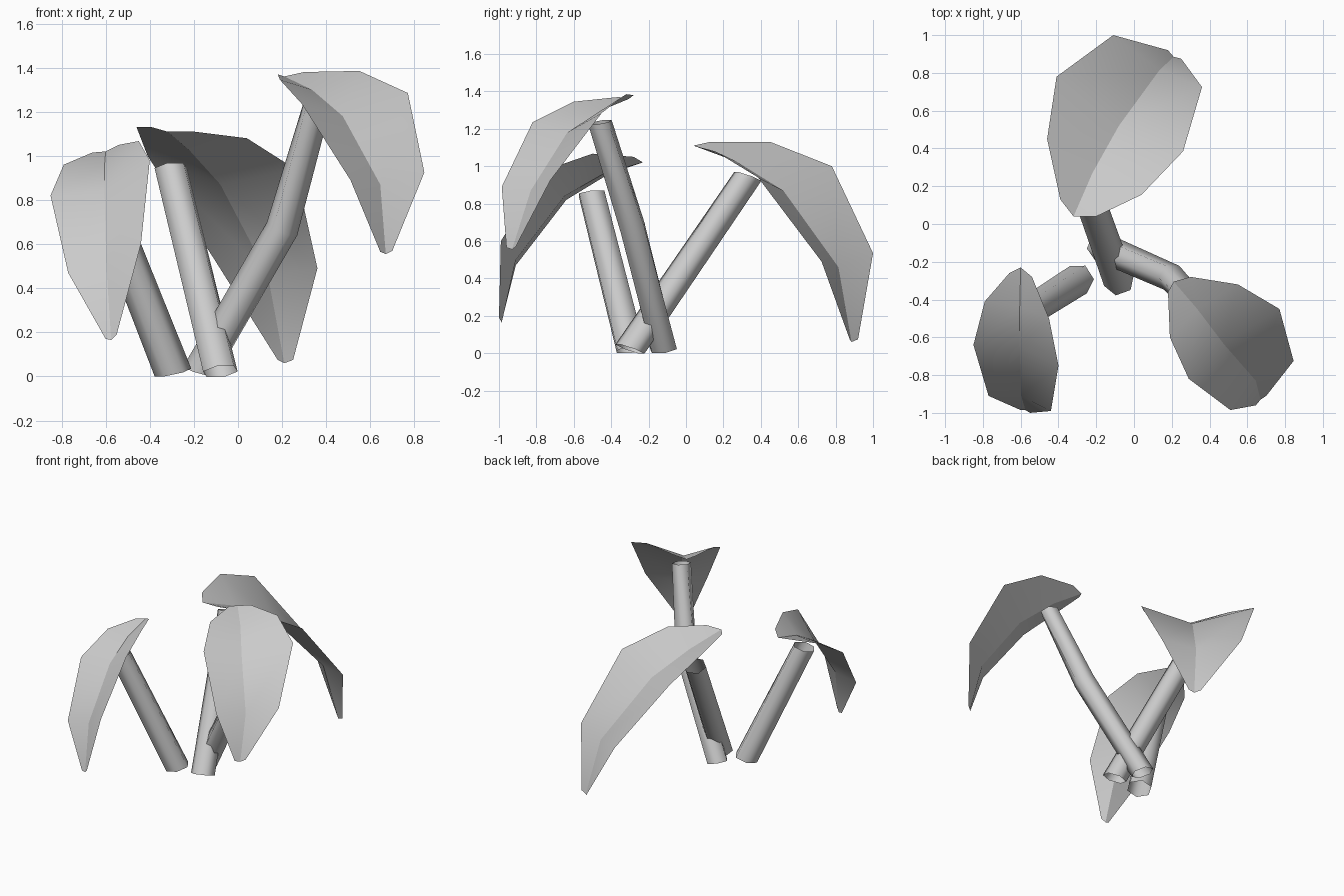
import bpy, bmesh, math
from mathutils import Vector

if "Cube" in bpy.data.objects:
    bpy.data.objects.remove(bpy.data.objects["Cube"])


def link(name, bm):
    mesh = bpy.data.meshes.new(name)
    bm.to_mesh(mesh)
    bm.free()
    obj = bpy.data.objects.new(name, mesh)
    bpy.context.collection.objects.link(obj)
    return obj


def leaf(name, left, rib, right):
    """Folded leaf blade: two strips of quads sharing a sharp midrib."""
    bm = bmesh.new()
    cols = [[bm.verts.new(p) for p in col] for col in (left, rib, right)]
    for a, b in zip(cols, cols[1:]):
        for i in range(len(a) - 1):
            bm.faces.new((a[i], b[i], b[i + 1], a[i + 1])).smooth = True
    for v, w in zip(cols[1], cols[1][1:]):
        bm.edges.get((v, w)).smooth = False
    bmesh.ops.recalc_face_normals(bm, faces=bm.faces)
    if sum(f.normal.z for f in bm.faces) < 0:
        bmesh.ops.reverse_faces(bm, faces=bm.faces)
    return link(name, bm)


def stem(name, path, radii, sides=6):
    """Open six-sided tube along a path, ends cut between square and level."""
    path = [Vector(p) for p in path]
    bm = bmesh.new()
    rings = []
    for i, (p, r) in enumerate(zip(path, radii)):
        axis = (path[min(i + 1, len(path) - 1)] - path[max(i - 1, 0)]).normalized()
        if i in (0, len(path) - 1):
            axis = (axis + Vector((0, 0, 0.8))).normalized()
        side = axis.cross(Vector((0, 0, 1))).normalized()
        up = side.cross(axis)
        angles = [math.tau * k / sides for k in range(sides)]
        rings.append([bm.verts.new(p + r * (math.cos(t) * side + math.sin(t) * up))
                      for t in angles])
    for a, b in zip(rings, rings[1:]):
        for k in range(sides):
            n = (k + 1) % sides
            bm.faces.new((a[k], a[n], b[n], b[k])).smooth = True
    bmesh.ops.recalc_face_normals(bm, faces=bm.faces)
    return link(name, bm)


# Large back leaf
leaf("back_leaf",
     [(-.39, .13, 1.13), (-.46, .45, 1.13), (-.41, .78, 1.0), (-.11, 1.0, .535), (.18, .92, .075)],
     [(-.32, .04, 1.11), (-.22, .27, 1.025), (-.08, .52, .87), (.135, .815, .46), (.21, .885, .06)],
     [(-.20, .04, 1.11), (.04, .155, 1.08), (.26, .385, .94), (.36, .725, .49), (.25, .875, .075)])

# Small front left leaf
leaf("front_left_leaf",
     [(-.54, -.28, 1.05), (-.45, -.5, 1.067), (-.40, -.75, .98), (-.44, -.99, .60), (-.55, -1.0, .19)],
     [(-.60, -.23, 1.02), (-.605, -.44, .96), (-.605, -.65, .84), (-.597, -.91, .50), (-.575, -.985, .165)],
     [(-.66, -.26, 1.015), (-.79, -.41, .96), (-.85, -.64, .82), (-.77, -.91, .47), (-.60, -.985, .17)])

# Tall front right leaf
leaf("front_right_leaf",
     [(.30, -.28, 1.38), (.55, -.32, 1.385), (.77, -.45, 1.285), (.845, -.725, .925), (.70, -.91, .57)],
     [(.21, -.305, 1.36), (.335, -.45, 1.30), (.475, -.635, 1.18), (.645, -.83, .87), (.67, -.93, .555)],
     [(.18, -.36, 1.37), (.19, -.60, 1.345), (.29, -.82, 1.235), (.51, -.985, .89), (.645, -.96, .565)])

# Stems
stem("back_stem", [(-.08, -.30, .022), (-.305, .33, .945)], [.083, .078])
stem("front_left_stem", [(-.295, -.295, .018), (-.625, -.505, .855)], [.085, .078])
stem("front_right_stem", [(-.175, -.12, .022), (.20, -.285, .67), (.36, -.46, 1.235)],
     [.078, .075, .065])
